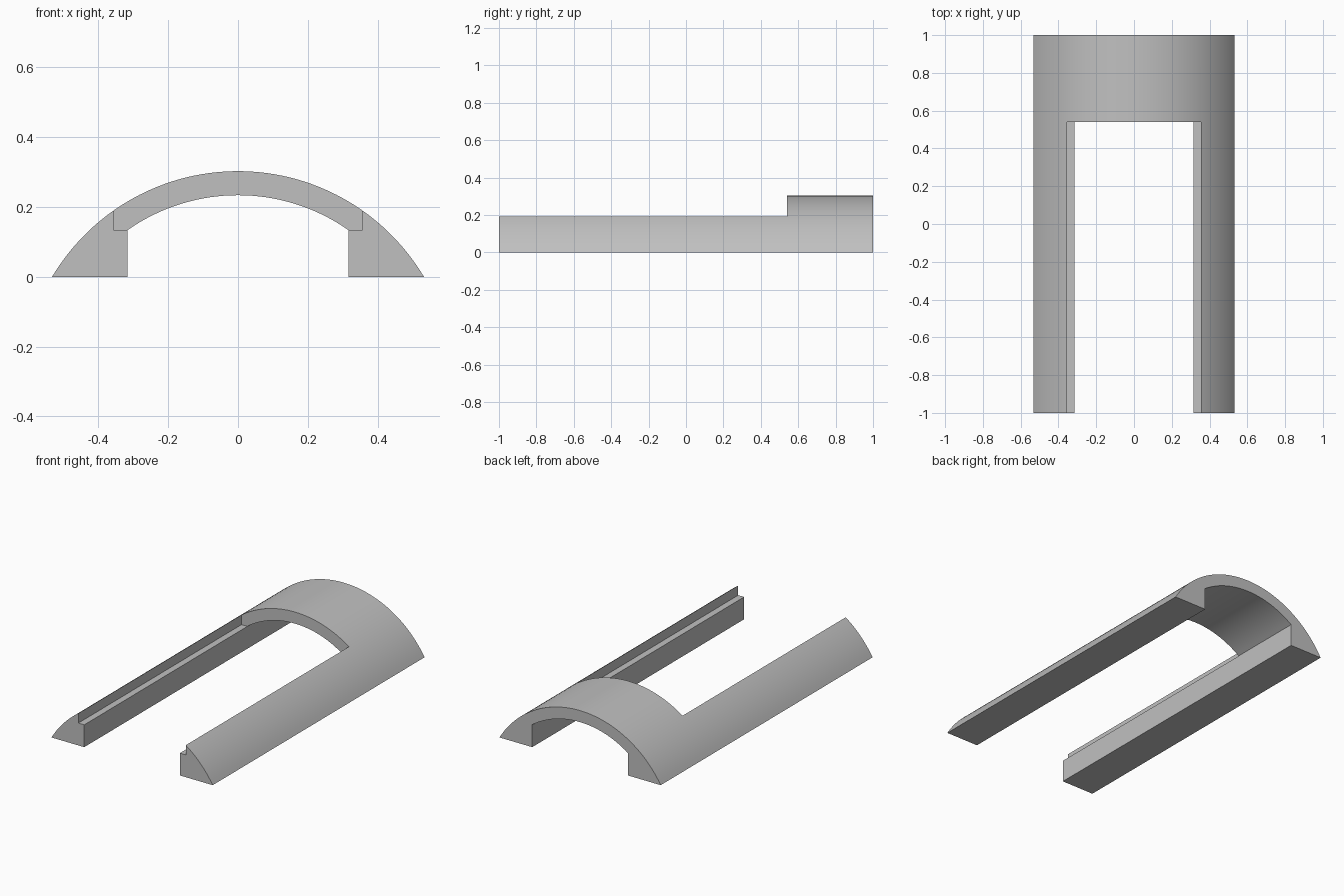
import bpy
import bmesh
from math import asin, cos, sin, sqrt

cube = bpy.data.objects.get("Cube")
if cube:
    bpy.data.objects.remove(cube, do_unlink=True)

HALF_WIDTH, TOP, CENTRE_Z = 0.533, 0.303, -0.317
OUTER_R = TOP - CENTRE_Z
INNER_R = 0.551
INNER_X, SLOT_X = 0.316, 0.355
LEDGE_Z = CENTRE_Z + sqrt(INNER_R ** 2 - INNER_X ** 2)
YOKE_FRONT = 0.54

# Plain grey material
grey = bpy.data.materials.new("light grey")
grey.use_nodes = True
colour = (0.53, 0.53, 0.53, 1)
grey.diffuse_color = colour
grey.node_tree.nodes["Principled BSDF"].inputs["Base Color"].default_value = colour


def arc(radius, half_x, steps):
    """Points from +half_x to -half_x over the shared centre."""
    a = asin(half_x / radius)
    angles = [a - 2 * a * i / steps for i in range(steps + 1)]
    return [(radius * sin(t), CENTRE_Z + radius * cos(t)) for t in angles]


def prism(name, profile, y0, y1):
    """Extrude an xz profile along y."""
    bm = bmesh.new()
    face = bm.faces.new([bm.verts.new((x, y0, z)) for x, z in profile])
    out = bmesh.ops.extrude_face_region(bm, geom=[face])
    verts = [v for v in out["geom"] if isinstance(v, bmesh.types.BMVert)]
    bmesh.ops.translate(bm, verts=verts, vec=(0, y1 - y0, 0))
    bmesh.ops.recalc_face_normals(bm, faces=bm.faces)
    mesh = bpy.data.meshes.new(name)
    bm.to_mesh(mesh)
    bm.free()
    mesh.materials.append(grey)
    obj = bpy.data.objects.new(name, mesh)
    bpy.context.collection.objects.link(obj)
    return obj


# Arched yoke and both rails share one full-length profile
outer = arc(OUTER_R, HALF_WIDTH, 48)
outer[0], outer[-1] = (HALF_WIDTH, 0), (-HALF_WIDTH, 0)
inner = arc(INNER_R, INNER_X, 32)[::-1]
body = prism("arched_yoke_with_rails",
             outer + [(-INNER_X, 0)] + inner + [(INNER_X, 0)], -1, 1)

# Slot that opens the arch and leaves the stepped ledges on the rails
floor = LEDGE_Z - 0.001
slot = prism("slot_cutter",
             [(-SLOT_X, floor), (SLOT_X, floor), (SLOT_X, 0.5), (-SLOT_X, 0.5)],
             -1.2, YOKE_FRONT)
slot.hide_render = True

cut = body.modifiers.new("slot", "BOOLEAN")
cut.operation = "DIFFERENCE"
cut.solver = "EXACT"
cut.object = slot

# Apply the cut, remove the cutter, smooth the curved faces
bpy.ops.object.select_all(action="DESELECT")
body.select_set(True)
bpy.context.view_layer.objects.active = body
bpy.ops.object.modifier_apply(modifier=cut.name)
bpy.data.objects.remove(slot, do_unlink=True)
bpy.ops.object.shade_smooth_by_angle(angle=0.5)
